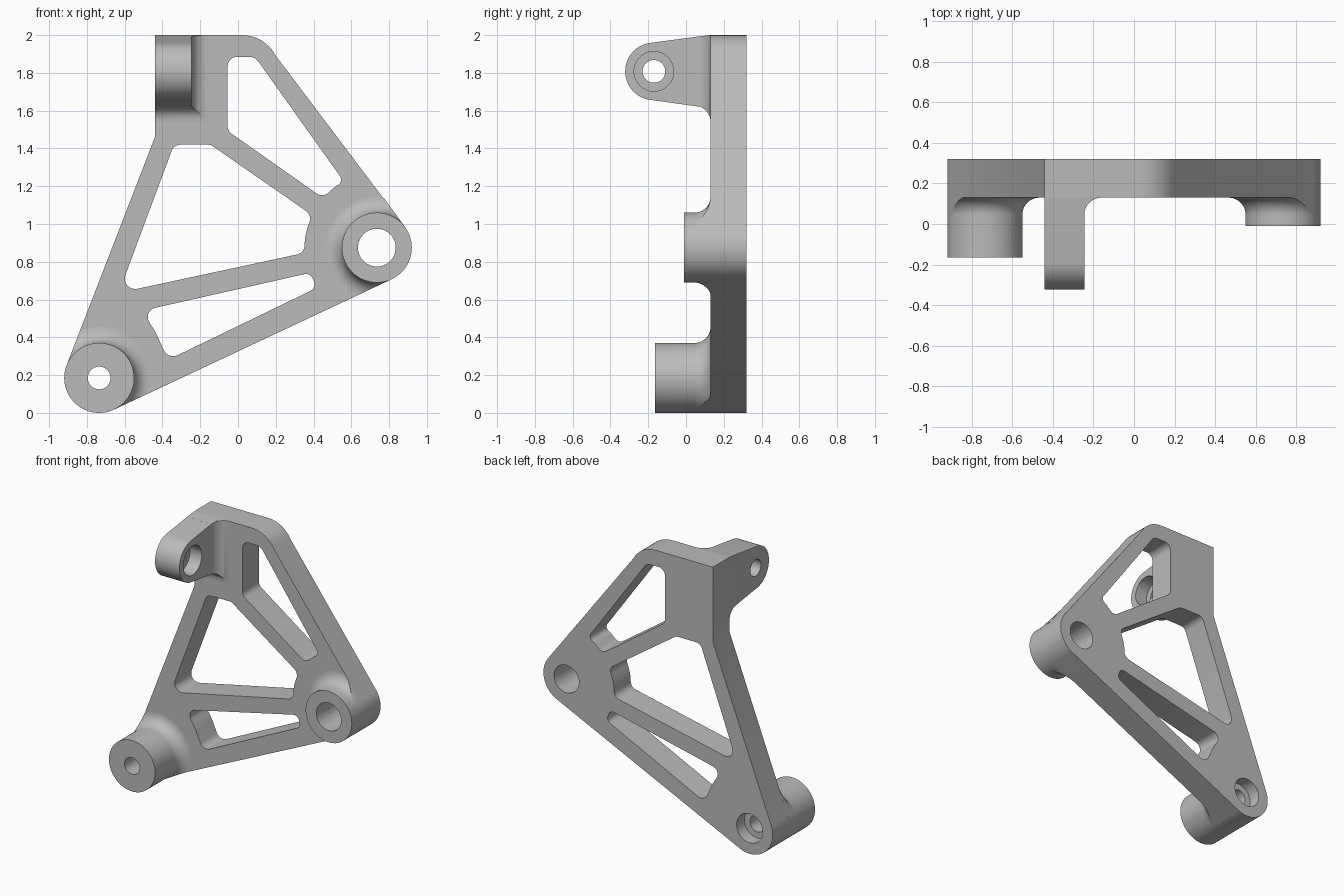
import bpy, bmesh, math
from mathutils import Vector, Matrix

cube = bpy.data.objects.get("Cube")
if cube:
    bpy.data.objects.remove(cube)

metal = bpy.data.materials.new("plain grey metal")
metal.use_nodes = True
GREY = (0.5, 0.5, 0.5, 1)
metal.diffuse_color = GREY
metal.node_tree.nodes["Principled BSDF"].inputs["Base Color"].default_value = GREY

FRONT, BACK, TOP = 0.13, 0.32, 2.0    # plate faces and top
R, FILLET, SEG = 0.185, 0.085, 64     # boss radius, blend radius, circle sides
LOW, SIDE = Vector((-0.735, 0.185)), Vector((0.735, 0.875))   # boss centres
A_LEFT, A_BOTTOM, A_RIGHT = (math.radians(a) for a in (159, 295.1, 396.1))
LUG_X0, LUG_X1 = -0.44, -0.245


def finish(name, bm):
    bmesh.ops.remove_doubles(bm, verts=bm.verts, dist=1e-5)
    bmesh.ops.recalc_face_normals(bm, faces=bm.faces)
    mesh = bpy.data.meshes.new(name)
    bm.to_mesh(mesh)
    bm.free()
    mesh.materials.append(metal)
    obj = bpy.data.objects.new(name, mesh)
    bpy.context.collection.objects.link(obj)
    bpy.ops.object.select_all(action='DESELECT')
    obj.select_set(True)
    bpy.context.view_layer.objects.active = obj
    bpy.ops.object.shade_smooth_by_angle(angle=math.radians(30))
    return obj


def arc(c, r, a, b, n):
    return [Vector((c[0] + r * math.cos(a + (b - a) * i / n),
                    c[1] + r * math.sin(a + (b - a) * i / n))) for i in range(n + 1)]


def circle(c, r):
    return arc(c, r, 0, math.tau, SEG)[:-1]


def rounded(corners, steps=8):
    """Closed polygon of (x, y, radius) with each corner replaced by an arc."""
    out, n = [], len(corners)
    for i, (x, y, r) in enumerate(corners):
        p = Vector((x, y))
        u = Vector(corners[i - 1][:2]) - p
        v = Vector(corners[(i + 1) % n][:2]) - p
        half = u.angle(v) / 2
        t = min(r / math.tan(half), 0.6 * u.length, 0.6 * v.length)
        r = t * math.tan(half)
        if r < 1e-4:
            out.append(p)
            continue
        u.normalize()
        v.normalize()
        c = p + (u + v).normalized() * (r / math.sin(half))
        a, b = p + u * t - c, p + v * t - c
        start = math.atan2(a.y, a.x)
        sweep = math.remainder(math.atan2(b.y, b.x) - start, math.tau)
        out += arc(c, r, start, start + sweep, steps)
    return out


def prism(name, loops, low, high, axis):
    """Fill the first loop, leave the others open, and extrude along an axis."""
    curve = bpy.data.curves.new(name, 'CURVE')
    curve.dimensions = '2D'
    curve.fill_mode = 'BOTH'
    curve.extrude = (high - low) / 2
    for loop in loops:
        s = curve.splines.new('POLY')
        s.points.add(len(loop) - 1)
        for pt, co in zip(s.points, loop):
            pt.co = (co[0], co[1], 0, 1)
        s.use_cyclic_u = True
    tmp = bpy.data.objects.new(name, curve)
    mesh = bpy.data.meshes.new_from_object(tmp)
    bm = bmesh.new()
    bm.from_mesh(mesh)
    bpy.data.objects.remove(tmp)
    bpy.data.meshes.remove(mesh)
    mid = (low + high) / 2
    for v in bm.verts:
        x, y, z = v.co
        v.co = (x, mid + z, y) if axis == 'Y' else (mid + z, x, y)
    return finish(name, bm)


def blend(d):
    """Width of the concave blend at distance d above its lower end."""
    return FILLET - math.sqrt(max(0, FILLET ** 2 - d * d))


# Flat plate with three weight-saving windows and two holes
outline = arc(LOW, R, A_LEFT, A_BOTTOM, 24) + arc(SIDE, R, A_BOTTOM - math.tau, A_RIGHT - math.tau, 20)
outline += rounded([(SIDE.x, SIDE.y, 0), (0.142, TOP, 0.2), (LUG_X0, TOP, 0), (LUG_X0, 1.46, 0)])[1:]
upper_window = rounded([(-0.055, 1.885, 0.05), (0.09, 1.885, 0.06), (0.56, 1.225, 0.045),
                        (0.51, 1.195, 0.2), (0.45, 1.138, 0.05), (-0.055, 1.493, 0.05)])
middle_window = rounded([(-0.339, 1.42, 0.05), (-0.145, 1.42, 0.05), (0.392, 1.047, 0.05),
                         (0.353, 0.94, 0.4), (0.352, 0.847, 0.05), (-0.631, 0.636, 0.055)])
lower_window = rounded([(-0.51, 0.54, 0.05), (-0.44, 0.435, 0.4), (-0.37, 0.281, 0.055),
                        (0.415, 0.661, 0.04), (0.385, 0.742, 0.04)])
prism("plate", [outline, upper_window, middle_window, lower_window,
                circle(LOW, 0.105), circle(SIDE, 0.1)], FRONT, BACK, 'Y')


# Round bosses whose blend is trimmed at the plate edge
def boss(name, centre, inner, face, normals):
    a0, a1 = normals
    bm = bmesh.new()
    rings = []
    for i in range(SEG * 2):
        a = math.tau * i / (SEG * 2)
        reach = R + FILLET
        if (a - a0) % math.tau <= a1 - a0:
            reach = R
        else:
            for n in normals:
                if math.cos(a - n) > 0.1:
                    reach = min(reach, R / math.cos(a - n))
        profile = inner + [(R, face), (R, FRONT - FILLET)]
        for k in range(1, 11):
            # even angular steps along the quarter-circle blend
            width = (reach - R) * (1 - math.cos(math.pi / 2 * k / 10))
            drop = math.sqrt(max(0, FILLET ** 2 - (FILLET - width) ** 2))
            profile.append((R + width, FRONT - FILLET + drop))
        profile.append((reach, FRONT))
        rings.append([bm.verts.new((centre.x + r * math.cos(a), y, centre.y + r * math.sin(a)))
                      for r, y in profile])
    for i, ring in enumerate(rings):
        prev = rings[i - 1]
        for k in range(len(ring) - 1):
            bm.faces.new((prev[k], ring[k], ring[k + 1], prev[k + 1]))
    finish(name, bm)


boss("lower_boss", LOW, [(0.105, 0.23), (0.06, 0.23), (0.06, -0.165)], -0.165, (A_LEFT, A_BOTTOM))
boss("side_boss", SIDE, [(0.1, FRONT), (0.1, -0.01)], -0.01, (A_BOTTOM, A_RIGHT))

# Forward lug, stepped bore made from two layers
eye = Vector((-0.17, 1.808))
lug = arc(eye, 0.152, math.radians(97), math.radians(263), 32)
lug += [Vector(p) for p in ((FRONT, 1.613), (FRONT, TOP), (0.1, 1.997))]
step = -0.34
prism("lug_outer_layer", [lug, circle(eye, 0.06)], LUG_X0, step, 'X')
prism("lug_inner_layer", [lug, circle(eye, 0.105)], step, LUG_X1, 'X')

# Blend between lug and plate, on its side and underside
bm = bmesh.new()
sections = []
for k in range(13):
    d = FILLET * math.sin(math.pi / 2 * k / 12)
    g, y = blend(d), FRONT - FILLET + d
    top = TOP - 0.01 * (1 - d / FILLET)
    low = 1.625 - g
    sections.append([bm.verts.new(p) for p in ((LUG_X0, y, low), (LUG_X1 + g, y, low),
                                               (LUG_X1 + g, y, top), (LUG_X0, y, top))])
for s, t in zip(sections, sections[1:]):
    for i in range(4):
        bm.faces.new((s[i - 1], s[i], t[i], t[i - 1]))
bm.faces.new(sections[0])
bm.faces.new(sections[-1])
finish("lug_blend", bm)
